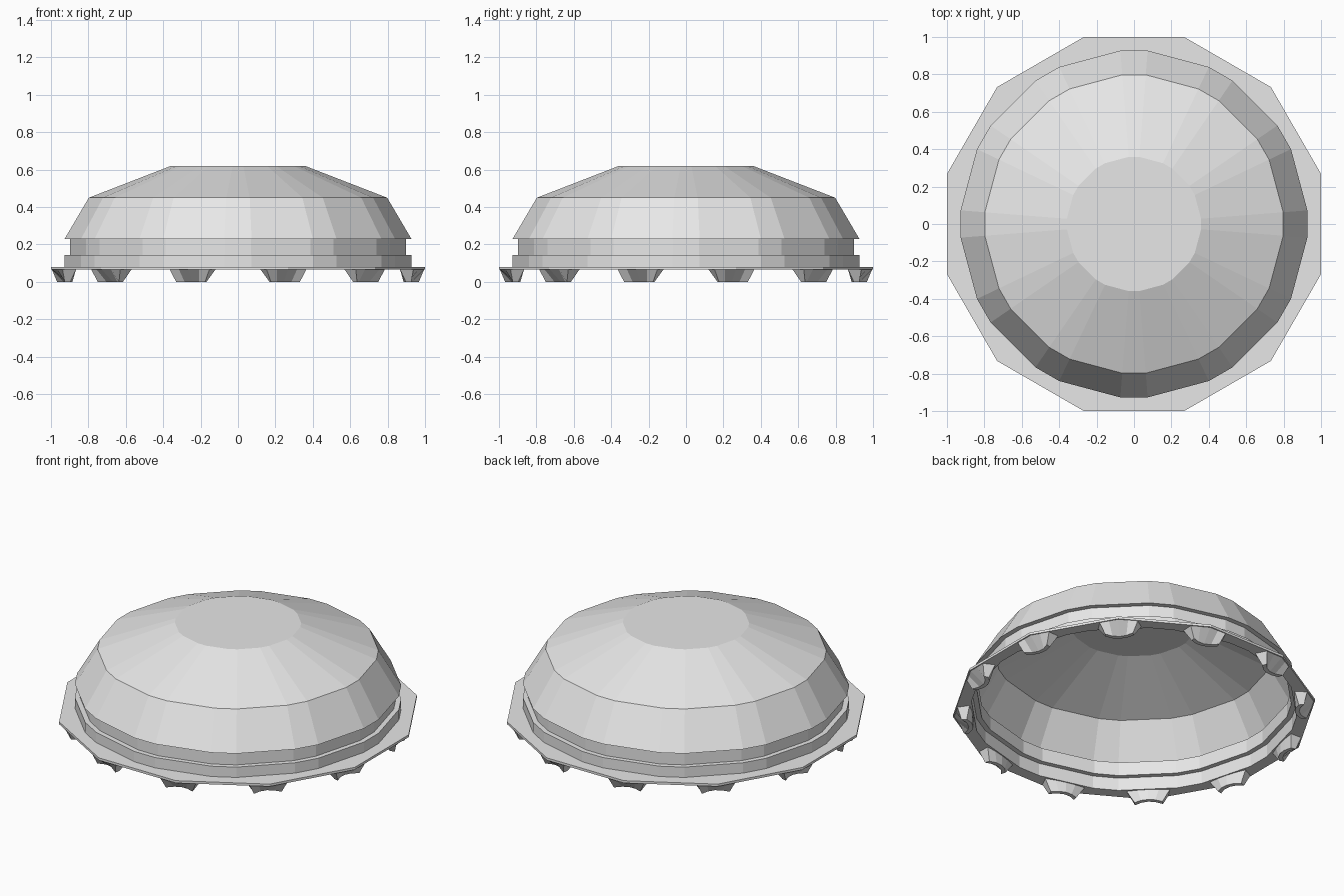
import bpy, bmesh, math
from mathutils import Vector, Matrix

if "Cube" in bpy.data.objects:
    bpy.data.objects.remove(bpy.data.objects["Cube"])

mat = bpy.data.materials.new("light grey")
mat.diffuse_color = (0.8, 0.8, 0.8, 1)
mat.use_nodes = True
mat.node_tree.nodes["Principled BSDF"].inputs["Base Color"].default_value = mat.diffuse_color

def finish(bm, name):
    me = bpy.data.meshes.new(name)
    bmesh.ops.recalc_face_normals(bm, faces=bm.faces)
    bm.to_mesh(me)
    bm.free()
    me.materials.append(mat)
    ob = bpy.data.objects.new(name, me)
    bpy.context.collection.objects.link(ob)
    return ob

def loft(bm, loops, closed_ring=True, wrap=False):
    """Bridge successive point loops; wrap joins the last loop to the first."""
    vs = [[bm.verts.new(p) for p in lp] for lp in loops]
    pairs = list(zip(vs, vs[1:])) + ([(vs[-1], vs[0])] if wrap else [])
    n = len(vs[0])
    for a, b in pairs:
        for i in range(n if closed_ring else n - 1):
            j = (i + 1) % n
            bm.faces.new((a[i], a[j], b[j], b[i]))
    return vs

# Twelve-sided plan with narrow bevelled corners
BEVEL = 4.5
dome_angles = [math.radians(30 * k + s) for k in range(12) for s in (-BEVEL, BEVEL)]

def dome_loop(r, z):
    return [(r * math.cos(a), r * math.sin(a), z) for a in dome_angles]

# Hollow dome shell with a groove above its lower band
bm = bmesh.new()
profile = [(0.93, 0.07), (0.93, 0.145), (0.90, 0.145), (0.90, 0.23),
           (0.93, 0.23), (0.80, 0.45), (0.36, 0.62)]
loops = loft(bm, [dome_loop(r, z) for r, z in profile])
bm.faces.new(loops[-1])
dome = finish(bm, "dome_shell")
# open shell: make sure the cap faces up
cap = max(dome.data.polygons, key=lambda p: p.center.z)
if cap.normal.z < 0:
    dome.data.flip_normals()

# Flat base ring: dodecagon outside, dome outline inside
ring_offsets = (-BEVEL, BEVEL, 15)

def ring_loop(z, outer):
    pts = []
    for k in range(12):
        for o in ring_offsets:
            a = math.radians(30 * k + o)
            if outer:
                r = 1.0 / math.cos(math.radians(o))
            else:
                r = 0.93 * (math.cos(math.radians(15 - BEVEL)) if o == 15 else 1)
            pts.append((r * math.cos(a), r * math.sin(a), z))
    return pts

bm = bmesh.new()
loft(bm, [ring_loop(0.065, False), ring_loop(0.065, True),
          ring_loop(0.08, True), ring_loop(0.08, False)], wrap=True)
finish(bm, "base_ring")

# Tapered feet under each corner, scalloped on the lower edge
def foot(angle):
    bm = bmesh.new()
    steps = [-1, -0.5, 0, 0.5, 1]
    corner = 1 / math.cos(math.radians(15))
    slope = math.tan(math.radians(15))
    top_out = [(corner - abs(s) * 0.11 * slope - 0.005, s * 0.11, 0.067) for s in steps]
    low_out = [(0.945 + 0.035 * s * s, s * 0.08, 0) for s in steps]
    low_in = [(0.92 + 0.03 * s * s, s * 0.08, 0) for s in steps]
    top_in = [(0.92 + 0.01 * s * s, s * 0.125, 0.067) for s in steps]
    vs = loft(bm, [top_out, low_out, low_in, top_in], closed_ring=False, wrap=True)
    for e in (0, -1):
        bm.faces.new([row[e] for row in vs])
    bm.transform(Matrix.Rotation(angle, 4, 'Z'))
    return bm

for k in range(12):
    finish(foot(math.radians(15 + 30 * k)), f"foot_{k + 1}")
